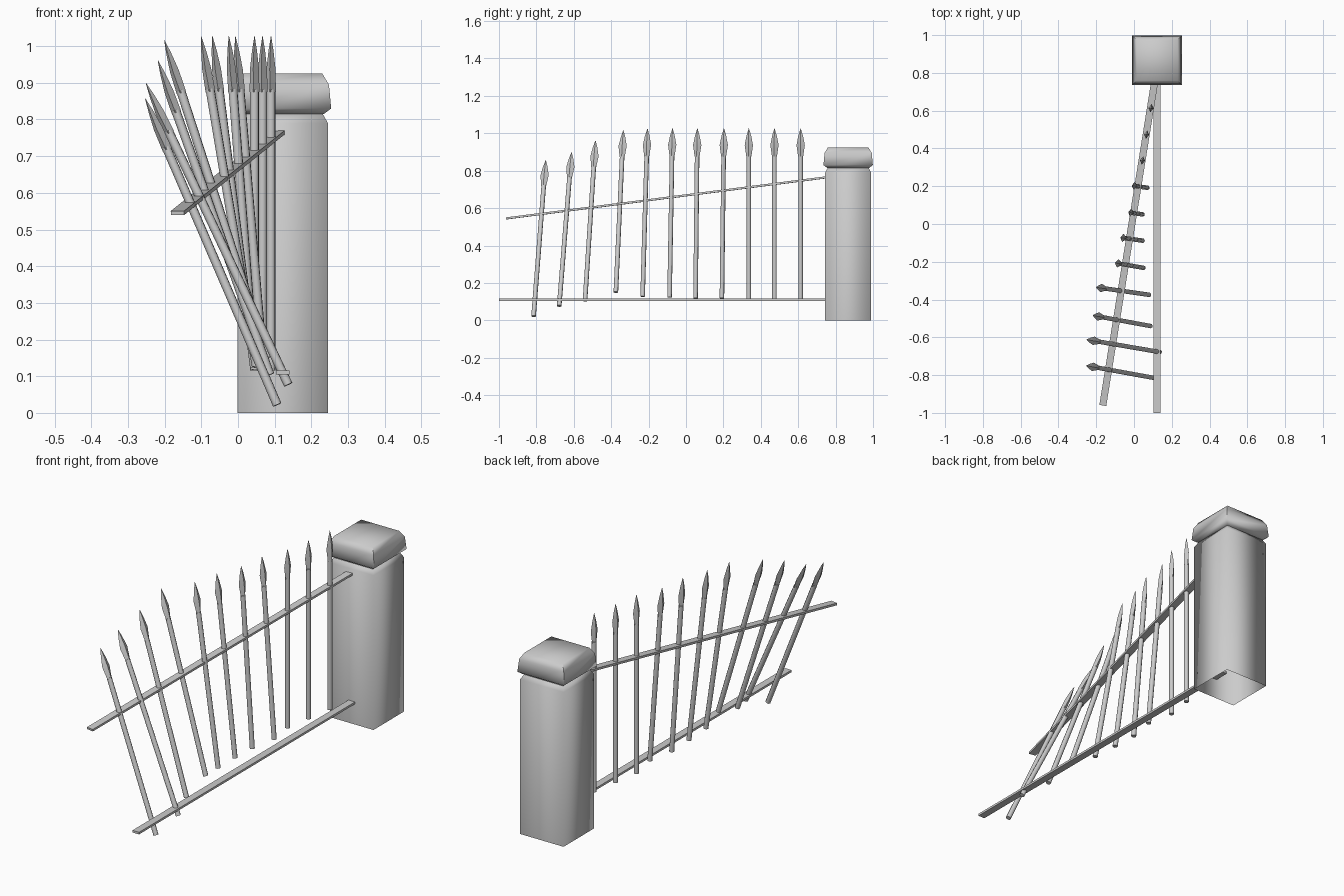
import bpy, bmesh, math
from mathutils import Vector, Matrix

old = bpy.data.objects.get("Cube")
if old:
    bpy.data.objects.remove(old, do_unlink=True)

stone = bpy.data.materials.new("plain_grey")
stone.use_nodes = True
stone.diffuse_color = (0.6, 0.6, 0.6, 1)
stone.node_tree.nodes["Principled BSDF"].inputs["Base Color"].default_value = (0.6, 0.6, 0.6, 1)


def loft(bm, sides, profile, turn=0.0, close_bottom=True):
    """Stack rings of (half_x, half_y, z) and skin them."""
    rings = []
    for hx, hy, z in profile:
        angles = [turn + math.tau * i / sides for i in range(sides)]
        rings.append([bm.verts.new((hx * math.cos(a), hy * math.sin(a), z)) for a in angles])
    for low, high in zip(rings, rings[1:]):
        for i in range(sides):
            j = (i + 1) % sides
            bm.faces.new((low[i], low[j], high[j], high[i]))
    bm.faces.new(rings[-1])
    if close_bottom:
        bm.faces.new(rings[0][::-1])


def make_object(name, bm, matrix, smooth_angle):
    mesh = bpy.data.meshes.new(name)
    bm.to_mesh(mesh)
    bm.free()
    mesh.materials.append(stone)
    obj = bpy.data.objects.new(name, mesh)
    bpy.context.collection.objects.link(obj)
    obj.matrix_world = matrix
    bpy.ops.object.select_all(action="DESELECT")
    obj.select_set(True)
    bpy.context.view_layer.objects.active = obj
    if smooth_angle:
        bpy.ops.object.shade_smooth_by_angle(angle=math.radians(smooth_angle))
    return obj


def frame(origin, up, along):
    """Matrix with z on up and y as near to along as possible."""
    z = Vector(up).normalized()
    x = Vector(along).cross(z).normalized()
    m = Matrix((x, z.cross(x), z)).transposed().to_4x4()
    m.translation = origin
    return m


# Square gate post, open underneath, with a chamfered cap
post_place = Matrix.Translation((0.122, 0.867, 0))


def square_part(name, profile, smooth_angle, closed):
    bm = bmesh.new()
    r2 = math.sqrt(2)
    loft(bm, 4, [(h * r2, h * r2, z) for h, z in profile], math.pi / 4, closed)
    make_object(name, bm, post_place, smooth_angle)


square_part("post", [(0.123, 0), (0.123, 0.79), (0.108, 0.817)], 180, False)
square_part("post_cap", [(0.112, 0.815), (0.132, 0.83), (0.126, 0.895), (0.108, 0.925)], 60, True)


# Flat rails
def rail(name, start, end, width=0.037, thick=0.011):
    start, end = Vector(start), Vector(end)
    along = end - start
    bm = bmesh.new()
    bmesh.ops.create_cube(bm, size=1)
    bmesh.ops.scale(bm, vec=(width, along.length, thick), verts=bm.verts)
    up = Vector((0, 0, 1)) - along * (along.z / along.length_squared)
    make_object(name, bm, frame((start + end) / 2, up, along), 0)
    return along


rail("bottom_rail", (0.122, -1, 0.11), (0.122, 0.82, 0.11))
rail_dir = rail("top_rail", (-0.165, -0.96, 0.545), (0.112, 0.77, 0.767))

# Leaning pickets: foot and tip of each, front to back
LENGTH = 0.912
pickets = [
    ((0.107, -0.815, 0.022), (-0.252, -0.75, 0.855)),
    ((0.137, -0.678, 0.077), (-0.25, -0.612, 0.897)),
    ((0.087, -0.54, 0.104), (-0.218, -0.484, 0.96)),
    ((0.08, -0.375, 0.15), (-0.2, -0.335, 1.014)),
    ((0.05, -0.232, 0.127), (-0.1, -0.206, 1.025)),
    ((0.045, -0.088, 0.123), (-0.07, -0.072, 1.027)),
    ((0.045, 0.051, 0.118), (-0.025, 0.061, 1.027)),
    ((0.07, 0.192, 0.118), (-0.007, 0.203, 1.027)),
    ((0.045, 0.336, 0.115), (0.045, 0.336, 1.027)),
    ((0.067, 0.473, 0.115), (0.067, 0.473, 1.027)),
    ((0.09, 0.613, 0.115), (0.09, 0.613, 1.027)),
]
for n, (foot, tip) in enumerate(pickets, 1):
    bm = bmesh.new()
    # Round shaft
    loft(bm, 8, [(0.0125, 0.0125, 0), (0.0125, 0.0125, LENGTH - 0.145)], math.pi / 8)
    # Flattened four-sided spear head
    loft(bm, 4, [(0.0135, 0.0135, LENGTH - 0.152), (0.0125, 0.0225, LENGTH - 0.09),
                 (0.007, 0.0125, LENGTH - 0.04), (0.0005, 0.0005, LENGTH)])
    up = Vector(tip) - Vector(foot)
    make_object(f"picket_{n}", bm, frame(foot, up, rail_dir), 50)
